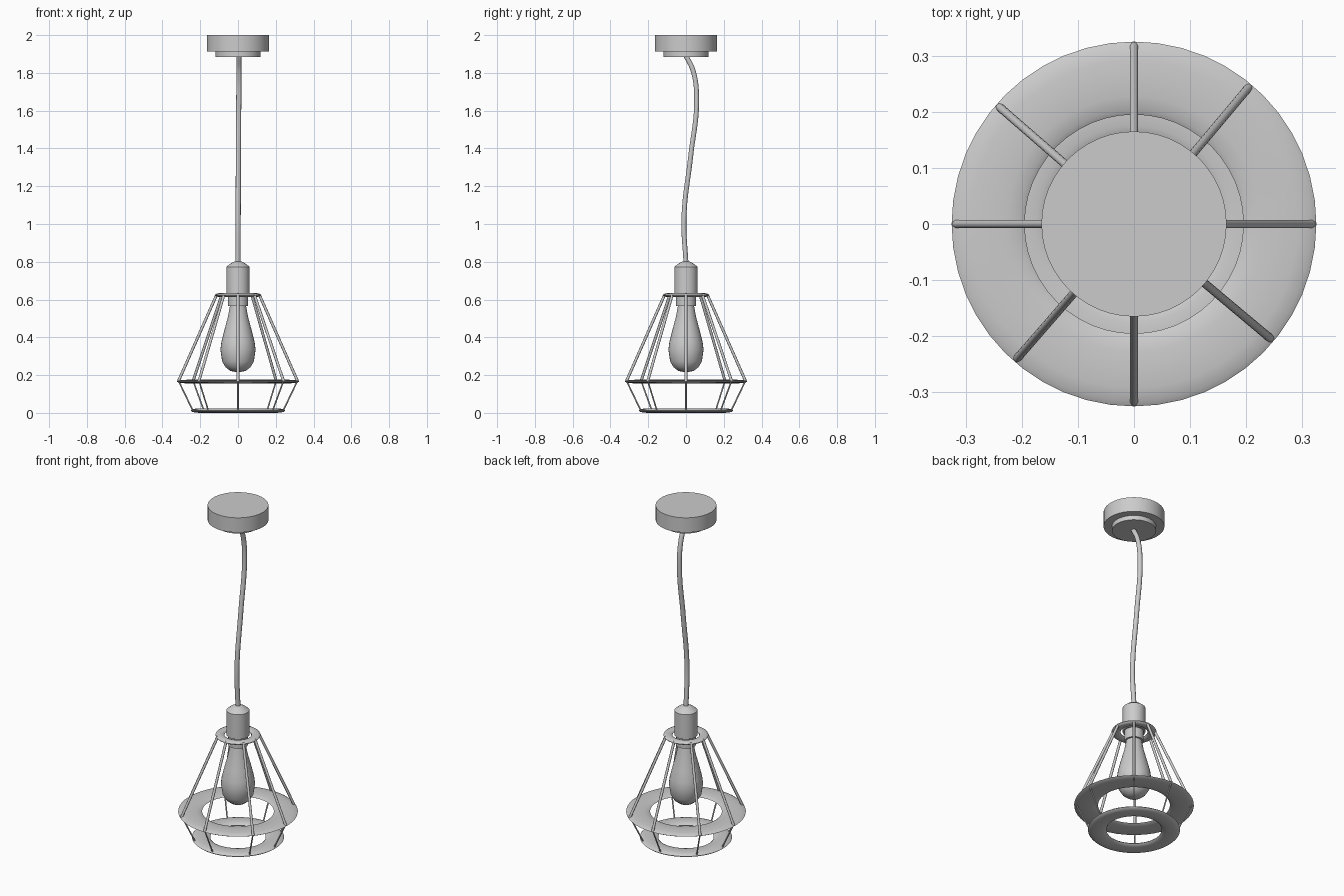
import bpy, bmesh
from math import pi, cos, sin, radians
from mathutils import Vector

if "Cube" in bpy.data.objects:
    bpy.data.objects.remove(bpy.data.objects["Cube"])


def smooth(obj, angle=35):
    bpy.ops.object.select_all(action='DESELECT')
    obj.select_set(True)
    bpy.context.view_layer.objects.active = obj
    bpy.ops.object.shade_smooth_by_angle(angle=radians(angle))


def lathe(name, profile, segs=32):
    """Revolve (radius, z) points around z; radius 0 closes to the axis."""
    bm = bmesh.new()
    verts = [bm.verts.new((r, 0, z)) for r, z in profile]
    edges = [bm.edges.new(p) for p in zip(verts, verts[1:])]
    bmesh.ops.spin(bm, geom=verts + edges, cent=(0, 0, 0), axis=(0, 0, 1),
                   angle=2 * pi, steps=segs, use_duplicate=False)
    bmesh.ops.remove_doubles(bm, verts=bm.verts, dist=1e-5)
    bmesh.ops.recalc_face_normals(bm, faces=bm.faces)
    mesh = bpy.data.meshes.new(name)
    bm.to_mesh(mesh)
    bm.free()
    obj = bpy.data.objects.new(name, mesh)
    bpy.context.collection.objects.link(obj)
    smooth(obj)
    return obj


def ring(name, outer, z, half_height=0.01):
    """Flattened torus whose width is a fixed share of its radius."""
    inner = outer * 0.6
    minor = (outer - inner) / 2
    bpy.ops.mesh.primitive_torus_add(major_radius=outer - minor, minor_radius=minor,
                                     major_segments=48, minor_segments=12,
                                     location=(0, 0, z))
    obj = bpy.context.object
    obj.name = name
    obj.scale.z = half_height / minor
    bpy.ops.object.transform_apply(location=False, rotation=False, scale=True)
    smooth(obj)


def rod(name, a, b, radius):
    a, b = Vector(a), Vector(b)
    bpy.ops.mesh.primitive_cylinder_add(vertices=12, radius=radius,
                                        depth=(b - a).length, location=(a + b) / 2)
    obj = bpy.context.object
    obj.name = name
    obj.rotation_euler = (b - a).to_track_quat('Z', 'Y').to_euler()
    smooth(obj)


# ceiling canopy, with a smaller step underneath
lathe("ceiling_canopy", [(0, 2.0), (0.165, 2.0), (0.165, 1.912), (0.12, 1.912),
                         (0.12, 1.885), (0, 1.885)], 48)

# hanging cord with a lazy bend
curve = bpy.data.curves.new("cord", 'CURVE')
curve.dimensions = '3D'
curve.bevel_depth = 0.0135
curve.bevel_resolution = 3
curve.use_fill_caps = True
spline = curve.splines.new('BEZIER')
path = [(0.005, 0, 1.89), (0.005, 0.038, 1.81), (0.004, 0.056, 1.65),
        (0.002, 0.025, 1.36), (0.001, -0.011, 1.03), (0, 0, 0.79)]
spline.bezier_points.add(len(path) - 1)
for point, co in zip(spline.bezier_points, path):
    point.co = co
    point.handle_left_type = point.handle_right_type = 'AUTO'
bpy.context.collection.objects.link(bpy.data.objects.new("cord", curve))

# lamp socket and bulb
lathe("socket", [(0, 0.803), (0.02, 0.801), (0.04, 0.79), (0.062, 0.773), (0.062, 0.625),
                 (0.053, 0.625), (0.053, 0.565), (0, 0.565)])
lathe("bulb", [(0, 0.57), (0.042, 0.57), (0.053, 0.51), (0.073, 0.435), (0.088, 0.375),
               (0.093, 0.335), (0.084, 0.272), (0.066, 0.242), (0.04, 0.222), (0, 0.214)])

# cage rings
ring("cage_top_ring", 0.122, 0.624)
ring("cage_middle_ring", 0.325, 0.166)
ring("cage_bottom_ring", 0.25, 0.012, 0.012)

# cage rods: thick above the middle ring, thin below it
for i, deg in enumerate((0, 50, 90, 139, 180, 229, 270, 320)):
    c, s = cos(radians(deg)), sin(radians(deg))
    rod(f"upper_rod_{i}", (0.112 * c, 0.112 * s, 0.628), (0.317 * c, 0.317 * s, 0.164), 0.0075)
    rod(f"lower_rod_{i}", (0.313 * c, 0.313 * s, 0.166), (0.24 * c, 0.24 * s, 0.014), 0.004)
